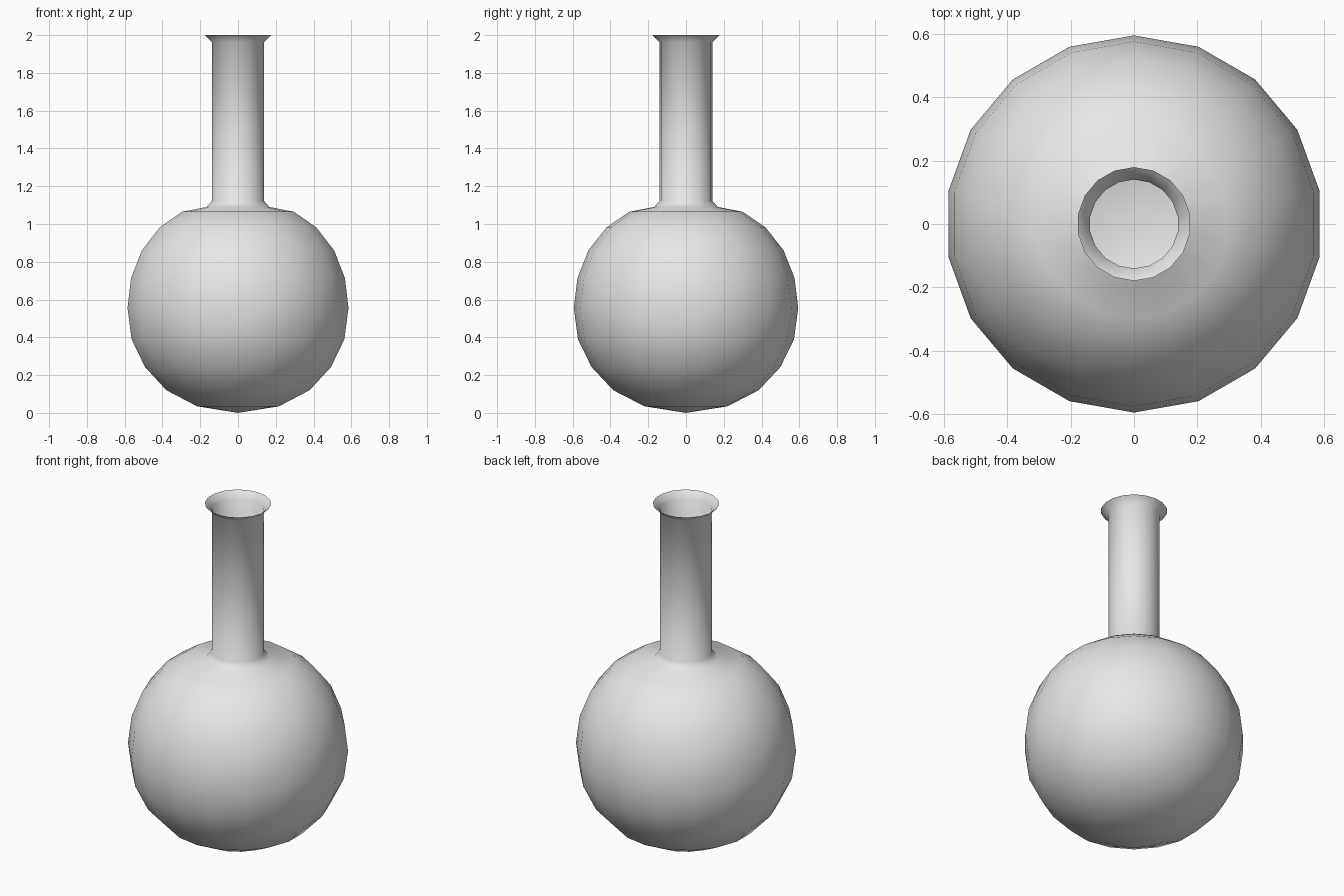
import bpy
import bmesh
import math
from mathutils import Vector

cube = bpy.data.objects.get("Cube")
if cube:
    bpy.data.objects.remove(cube, do_unlink=True)

SIDES = 18

# Plain grey material
grey = bpy.data.materials.new("light_grey")
grey.use_nodes = True
colour = (0.8, 0.8, 0.8, 1.0)
grey.diffuse_color = colour
grey.node_tree.nodes["Principled BSDF"].inputs["Base Color"].default_value = colour

# Half outline as (radius, height): round bulb, shoulder, neck, flared lip
bulb = [(0, 0), (0.22, 0.035), (0.385, 0.12), (0.5, 0.243), (0.572, 0.39),
        (0.594, 0.555), (0.575, 0.713), (0.517, 0.86), (0.42, 0.983), (0.3, 1.065)]
shoulder = [(0.169, 1.09), (0.14, 1.122)]
neck_and_lip = [(0.14, 1.963), (0.179, 2.0)]


def lathe(name, profile, material):
    """Spin an open profile about z into a thin, smooth vessel."""
    bm = bmesh.new()
    verts = [bm.verts.new((0, r, z)) for r, z in profile]
    edges = [bm.edges.new(pair) for pair in zip(verts, verts[1:])]
    bmesh.ops.spin(bm, geom=verts + edges, cent=(0, 0, 0), axis=(0, 0, 1),
                   angle=math.tau, steps=SIDES, use_duplicate=False)
    bmesh.ops.remove_doubles(bm, verts=bm.verts, dist=0.0005)
    bm.normal_update()

    # Make the faces point outward
    lowest = min(bm.faces, key=lambda f: f.calc_center_median().z)
    if lowest.normal.dot(Vector((0, 0, 1))) > 0:
        bmesh.ops.reverse_faces(bm, faces=bm.faces)
    for face in bm.faces:
        face.smooth = True

    mesh = bpy.data.meshes.new(name)
    bm.to_mesh(mesh)
    bm.free()
    mesh.materials.append(material)
    obj = bpy.data.objects.new(name, mesh)
    bpy.context.collection.objects.link(obj)
    return obj


lathe("round_flask", bulb + shoulder + neck_and_lip, grey)
